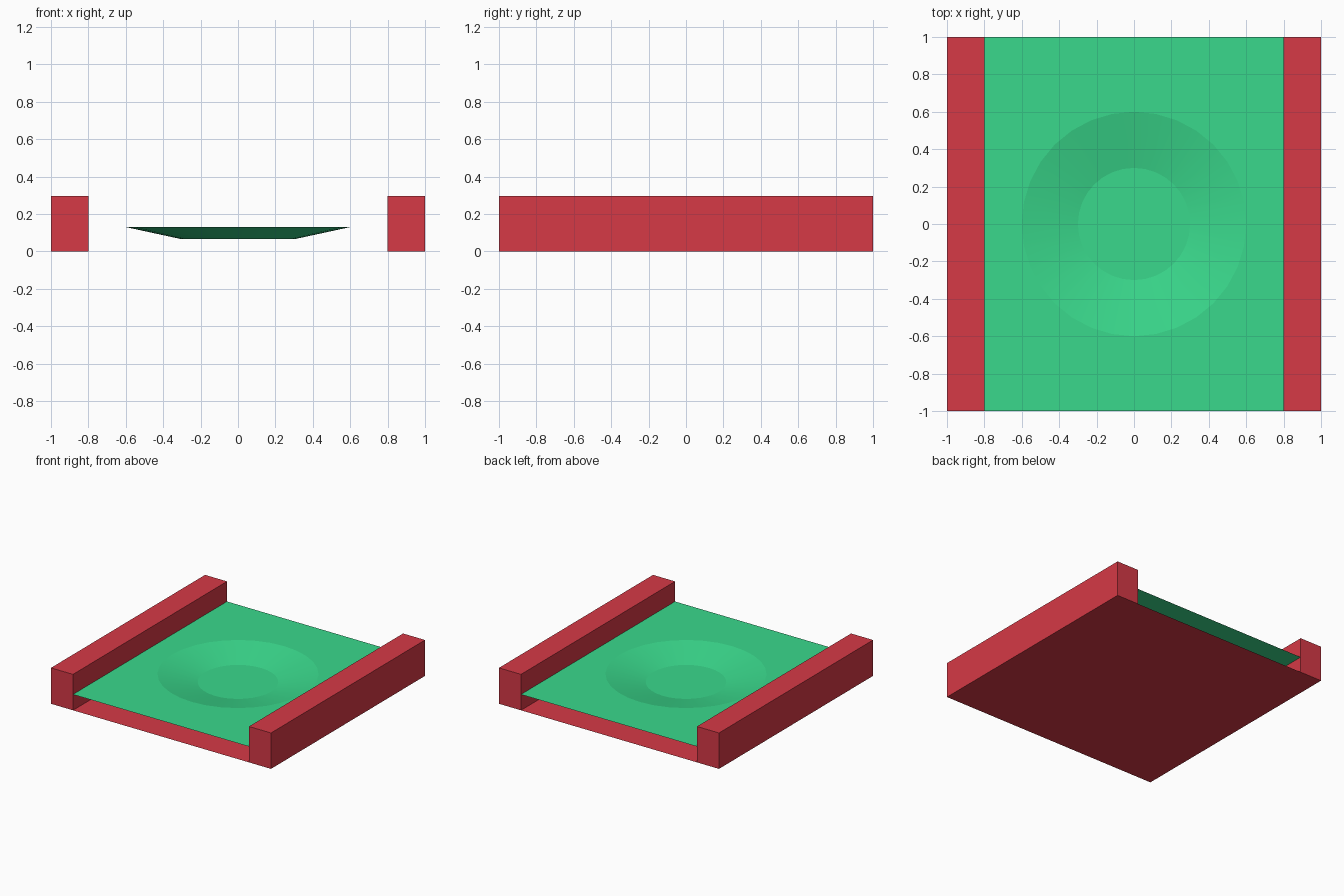
import bpy, bmesh, math

default = bpy.data.objects.get("Cube")
if default:
    bpy.data.objects.remove(default, do_unlink=True)


def material(name, color):
    mat = bpy.data.materials.new(name)
    mat.use_nodes = True
    mat.diffuse_color = color
    mat.node_tree.nodes["Principled BSDF"].inputs["Base Color"].default_value = color
    return mat


def finish(bm, name, mat):
    mesh = bpy.data.meshes.new(name)
    bm.to_mesh(mesh)
    bm.free()
    mesh.materials.append(mat)
    obj = bpy.data.objects.new(name, mesh)
    bpy.context.collection.objects.link(obj)
    return obj


red = material("red", (0.67, 0.041, 0.061, 1))
green = material("green", (0.042, 0.69, 0.262, 1))

HALF = 1.0          # half of the tile's width and length
INNER = 0.8         # inner face of the rails
RAIL_TOP = 0.295
SURFACE = 0.13      # height of the green
DISH_FLOOR = 0.065

# Thin base plate, open at the front and back ends
bm = bmesh.new()
bmesh.ops.create_grid(bm, x_segments=1, y_segments=1, size=HALF)
bmesh.ops.reverse_faces(bm, faces=bm.faces)
finish(bm, "base_plate", red)

# Side rails, standing on the base plate
for name, side in (("left_rail", 1), ("right_rail", -1)):
    bm = bmesh.new()
    bmesh.ops.create_cube(bm, size=1)
    for v in bm.verts:
        v.co.x = v.co.x * (HALF - INNER) + side * (HALF + INNER) / 2
        v.co.y *= 2 * HALF
        v.co.z = (v.co.z + 0.5) * RAIL_TOP
    bottom = [f for f in bm.faces if f.normal.z < -0.5]
    bmesh.ops.delete(bm, geom=bottom, context="FACES_ONLY")
    finish(bm, name, red)

# Green playing surface: rectangular rim, round edge and sunken dish floor
SEGMENTS = 32
bm = bmesh.new()
rim, edge, floor = [], [], []
for i in range(SEGMENTS):
    a = 2 * math.pi * i / SEGMENTS
    c, s = math.cos(a), math.sin(a)
    k = 1 / max(abs(c), abs(s))
    rim.append(bm.verts.new((c * k * INNER, s * k * HALF, SURFACE)))
    edge.append(bm.verts.new((c * 0.6, s * 0.6, SURFACE)))
    floor.append(bm.verts.new((c * 0.3, s * 0.3, DISH_FLOOR)))

for outer, inner, smooth in ((rim, edge, False), (edge, floor, True)):
    for i in range(SEGMENTS):
        j = (i + 1) % SEGMENTS
        face = bm.faces.new((outer[i], outer[j], inner[j], inner[i]))
        face.smooth = smooth
bm.faces.new(floor)

# Keep the two round borders of the slope crisp
for ring in (edge, floor):
    for i in range(SEGMENTS):
        bm.edges.get((ring[i], ring[(i + 1) % SEGMENTS])).smooth = False
finish(bm, "green_surface", green)
